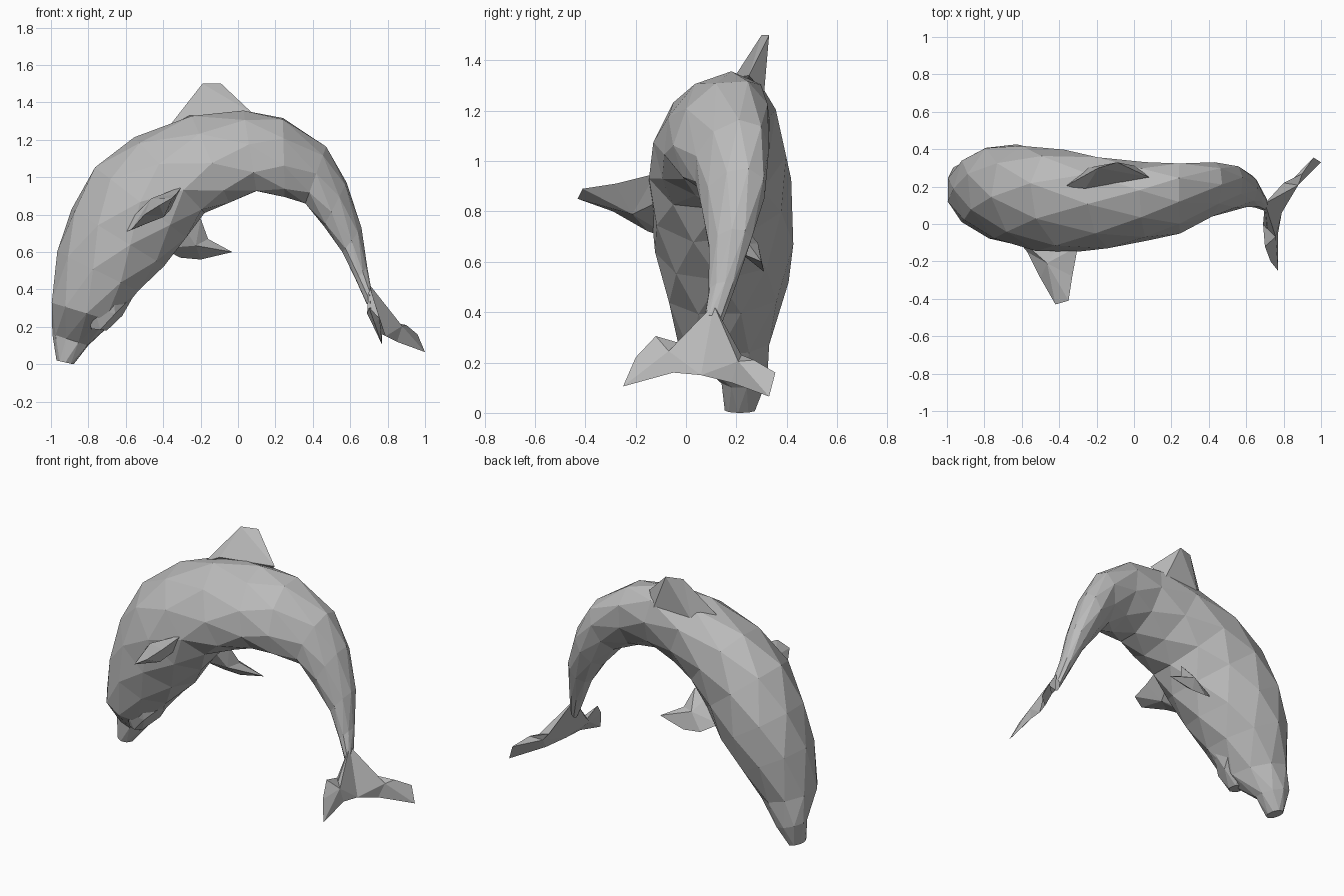
import bpy, bmesh, math
from mathutils import Vector

if "Cube" in bpy.data.objects:
    bpy.data.objects.remove(bpy.data.objects["Cube"], do_unlink=True)

grey = bpy.data.materials.new("dolphin grey")
grey.use_nodes = True
grey.diffuse_color = (0.5, 0.5, 0.5, 1)
grey.node_tree.nodes["Principled BSDF"].inputs["Base Color"].default_value = (0.5, 0.5, 0.5, 1)


def finish(name, bm):
    bmesh.ops.triangulate(bm, faces=bm.faces[:], quad_method='SHORT_EDGE')
    bmesh.ops.recalc_face_normals(bm, faces=bm.faces[:])
    mesh = bpy.data.meshes.new(name)
    bm.to_mesh(mesh)
    bm.free()
    mesh.materials.append(grey)
    obj = bpy.data.objects.new(name, mesh)
    bpy.context.collection.objects.link(obj)
    return obj


def loft(name, sections, sides, roll_start, roll_end, lean):
    """Skin rings given as back point, belly point, centre y and half width."""
    bm = bmesh.new()
    rings = []
    for i, (tx, tz, bx, bz, y, w) in enumerate(sections):
        top, low = Vector((tx, y, tz)), Vector((bx, y, bz))
        mid, up = (top + low) / 2, (top - low) * 0.515
        t = i / (len(sections) - 1)
        up.y = lean * math.sin(math.pi * t)
        roll = math.radians(roll_start + (roll_end - roll_start) * t)
        ring = []
        for k in range(sides):
            a = roll + math.tau * (k + 0.5 * (i % 2)) / sides
            ring.append(bm.verts.new(mid + up * math.cos(a) + Vector((0, w * 1.02 * math.sin(a), 0))))
        rings.append(ring)
    # staggered rings are joined by a zigzag of triangles
    for i, (p, q) in enumerate(zip(rings, rings[1:])):
        for k in range(sides):
            n = (k + 1) % sides
            if i % 2 == 0:
                bm.faces.new((p[k], p[n], q[k]))
                bm.faces.new((p[n], q[n], q[k]))
            else:
                bm.faces.new((p[k], q[n], q[k]))
                bm.faces.new((p[k], p[n], q[n]))
    bm.faces.new(rings[0])
    bm.faces.new(rings[-1])
    return finish(name, bm)


def fin(name, outline, thickness):
    """Flat outline swollen by a raised point on each side."""
    bm = bmesh.new()
    pts = [Vector(p) for p in outline]
    mid = sum(pts, Vector()) / len(pts)
    normal = sum(((a - mid).cross(b - mid) for a, b in zip(pts, pts[1:] + pts[:1])), Vector()).normalized()
    rim = [bm.verts.new(p) for p in pts]
    for side in (1, -1):
        peak = bm.verts.new(mid + normal * thickness * side)
        for a, b in zip(rim, rim[1:] + rim[:1]):
            bm.faces.new((a, b, peak) if side > 0 else (b, a, peak))
    return finish(name, bm)


def wedge(name, points):
    """Faceted hull, for a fin with a thick base."""
    bm = bmesh.new()
    for p in points:
        bm.verts.new(p)
    bmesh.ops.convex_hull(bm, input=bm.verts[:])
    return finish(name, bm)


# Arched body from beak to tail stock
loft("body", [
    (-0.97, 0.02, -0.88, 0.00, 0.215, 0.06),
    (-0.99, 0.16, -0.80, 0.10, 0.23, 0.09),
    (-1.00, 0.33, -0.67, 0.23, 0.155, 0.18),
    (-0.96, 0.60, -0.53, 0.39, 0.16, 0.24),
    (-0.89, 0.83, -0.40, 0.53, 0.155, 0.27),
    (-0.76, 1.05, -0.28, 0.68, 0.135, 0.275),
    (-0.55, 1.21, -0.18, 0.81, 0.125, 0.265),
    (-0.25, 1.33, -0.05, 0.87, 0.115, 0.235),
    (0.03, 1.35, 0.10, 0.92, 0.12, 0.20),
    (0.24, 1.32, 0.25, 0.90, 0.14, 0.18),
    (0.47, 1.16, 0.36, 0.86, 0.18, 0.14),
    (0.58, 0.97, 0.46, 0.74, 0.19, 0.12),
    (0.66, 0.73, 0.56, 0.60, 0.175, 0.08),
    (0.69, 0.52, 0.63, 0.45, 0.14, 0.05),
    (0.715, 0.39, 0.69, 0.32, 0.105, 0.035),
], 9, 28, -20, 0.06)

# Short lower jaw, set apart from the beak
loft("lower_jaw", [
    (-0.79, 0.19, -0.70, 0.18, 0.07, 0.05),
    (-0.84, 0.32, -0.62, 0.26, 0.09, 0.11),
    (-0.85, 0.48, -0.55, 0.37, 0.13, 0.15),
], 6, 20, 20, 0)

# Back fin leaning to the side, flush with the far flank
wedge("dorsal_fin", [
    (-0.37, 0.20, 1.27), (-0.26, 0.19, 1.33), (0.08, 0.25, 1.34),
    (0.01, 0.31, 1.27), (-0.25, 0.30, 1.25),
    (-0.19, 0.30, 1.50), (-0.09, 0.33, 1.50),
])

# Pectoral fins
fin("right_flipper", [
    (-0.67, -0.03, 0.68), (-0.57, -0.15, 0.72), (-0.50, -0.29, 0.80), (-0.42, -0.43, 0.85),
    (-0.35, -0.41, 0.89), (-0.33, -0.28, 0.91), (-0.30, -0.12, 0.95), (-0.30, 0.02, 0.90),
], 0.06)
fin("left_flipper", [
    (-0.40, 0.24, 0.62), (-0.31, 0.30, 0.57), (-0.20, 0.31, 0.56), (-0.03, 0.30, 0.60),
    (-0.16, 0.25, 0.67), (-0.20, 0.20, 0.78), (-0.32, 0.16, 0.78),
], 0.04)

# Tail flukes, one lobe on each side of the stock
stock, notch = (0.70, 0.11, 0.43), (0.79, 0.06, 0.15)
fin("right_fluke", [
    stock, (0.69, 0.00, 0.27), (0.70, -0.12, 0.305), (0.73, -0.20, 0.22),
    (0.77, -0.25, 0.105), (0.77, -0.05, 0.16), notch,
], 0.025)
fin("left_fluke", [
    stock, notch, (0.85, 0.18, 0.12), (1.00, 0.33, 0.065),
    (0.96, 0.355, 0.16), (0.90, 0.27, 0.21), (0.80, 0.22, 0.23),
], 0.025)
